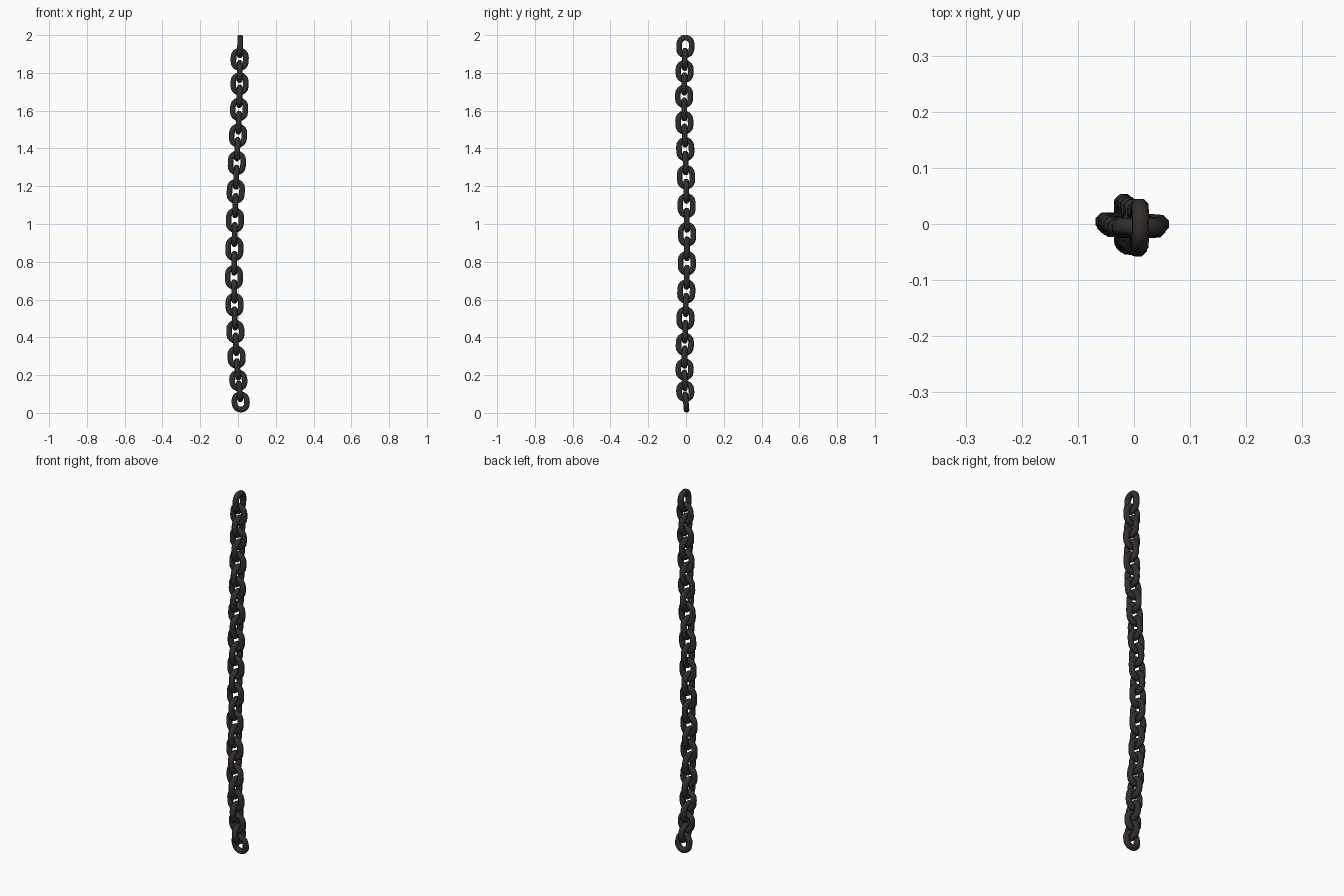
import bpy, math
from mathutils import Vector, Matrix

if "Cube" in bpy.data.objects:
    bpy.data.objects.remove(bpy.data.objects["Cube"])

iron = bpy.data.materials.new("dark iron")
iron.diffuse_color = (0.032, 0.027, 0.025, 1)
iron.use_nodes = True
iron.node_tree.nodes["Principled BSDF"].inputs["Base Color"].default_value = iron.diffuse_color

# Height of every link centre, top to bottom (links lengthen mid-chain)
Z = [1.94, 1.872, 1.808, 1.742, 1.676, 1.607, 1.537, 1.468, 1.396, 1.323,
     1.248, 1.173, 1.097, 1.02, 0.945, 0.869, 0.792, 0.718, 0.643, 0.572,
     0.50, 0.43, 0.363, 0.295, 0.23, 0.172, 0.114, 0.058]
# Gentle sway of the chain: (z, x, y)
SWAY = [(2.0, 0.012, -0.001), (1.87, 0.009, -0.006), (1.68, 0.008, -0.010),
        (1.54, 0.004, -0.009), (1.4, -0.003, -0.004), (1.17, -0.012, 0.002),
        (0.95, -0.018, 0.006), (0.72, -0.021, 0.004), (0.5, -0.017, -0.003),
        (0.3, -0.008, -0.008), (0.17, 0.002, -0.007), (0.06, 0.014, -0.001),
        (0.0, 0.019, 0.006)]
R = 0.016        # wire radius
HALF_W = 0.033   # centreline half width


def path(z):
    z = min(max(z, 0), 2)
    for (z1, x1, y1), (z0, x0, y0) in zip(SWAY, SWAY[1:]):
        if z >= z0:
            t = (z - z0) / (z1 - z0)
            return Vector((x0 + t * (x1 - x0), y0 + t * (y1 - y0), z))


def make_link(name, half_h, matrix, arc=8, sides=8):
    """Stadium-shaped ring lying in local XZ, swept with a round wire."""
    straight = half_h - HALF_W
    verts, faces = [], []
    rings = 2 * (arc + 1)
    for k in range(rings):
        top = k <= arc
        a = math.pi * (k if top else k - 1) / arc
        out = Vector((math.cos(a), 0, math.sin(a)))
        c = out * HALF_W + Vector((0, 0, straight if top else -straight))
        for s in range(sides):
            b = 2 * math.pi * (s + 0.5) / sides
            verts.append(matrix @ (c + out * R * math.cos(b) + Vector((0, R * math.sin(b), 0))))
    for k in range(rings):
        n = (k + 1) % rings
        for s in range(sides):
            t = (s + 1) % sides
            faces.append((k * sides + s, k * sides + t, n * sides + t, n * sides + s))
    me = bpy.data.meshes.new(name)
    me.from_pydata(verts, [], faces)
    me.materials.append(iron)
    me.shade_smooth()
    me.update()
    ob = bpy.data.objects.new(name, me)
    bpy.context.collection.objects.link(ob)


# Interlocked links, alternately turned a quarter turn
for i, z in enumerate(Z):
    lo, hi = max(i - 1, 0), min(i + 1, len(Z) - 1)
    pitch = (Z[lo] - Z[hi]) / (hi - lo)
    half_h = (pitch + 2 * R) / 2 - 0.003
    up = (path(z + 0.06) - path(z - 0.06)).normalized()
    side = Vector((0, 1, 0)) if i % 2 == 0 else Vector((1, 0, 0))
    side = (side - up * side.dot(up)).normalized()
    rot = Matrix((side, up.cross(side), up)).transposed().to_4x4()
    make_link(f"chain_link_{i + 1:02d}", half_h, Matrix.Translation(path(z)) @ rot)
